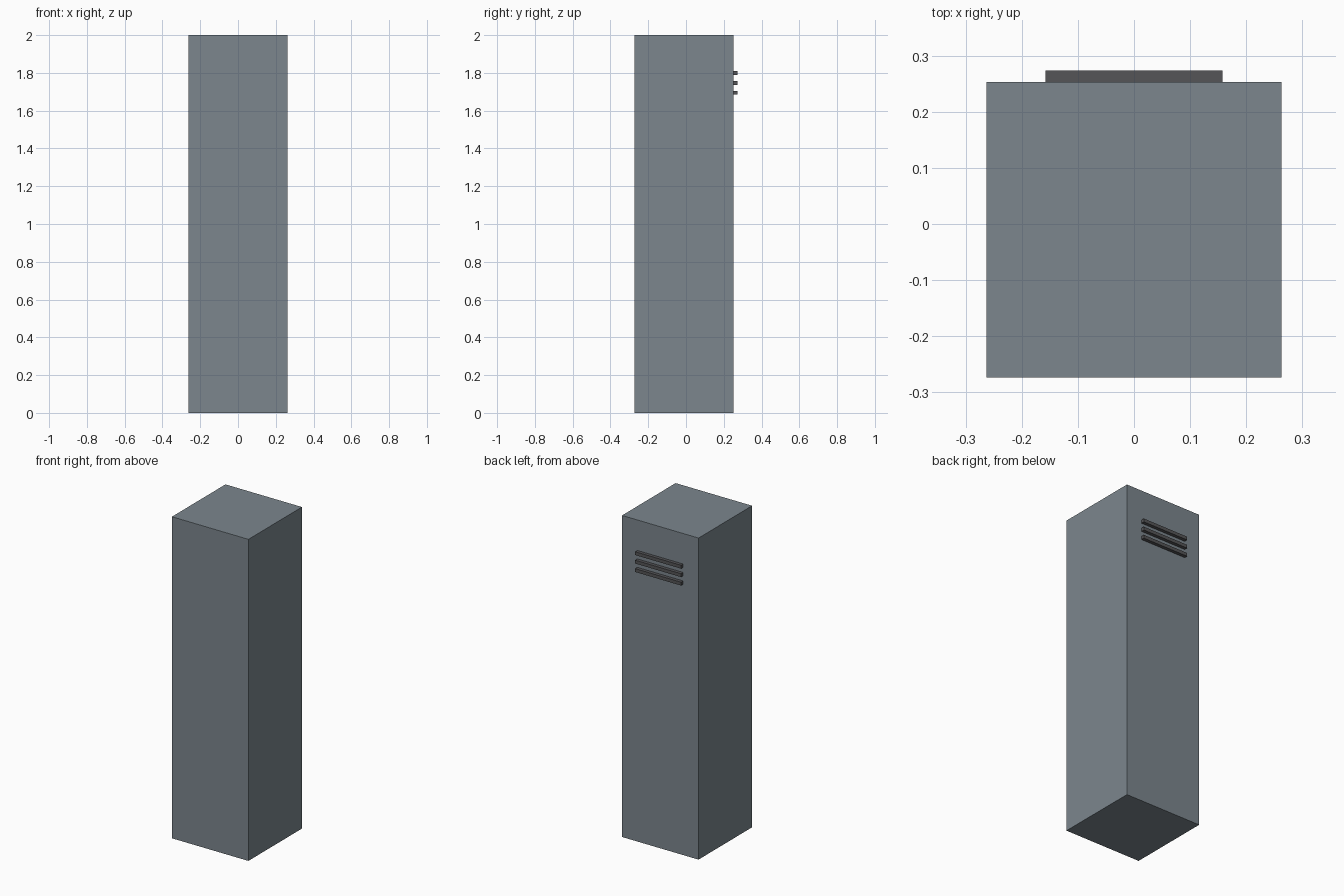
import bpy

if "Cube" in bpy.data.objects:
    bpy.data.objects.remove(bpy.data.objects["Cube"])


def material(name, color):
    mat = bpy.data.materials.new(name)
    mat.diffuse_color = (*color, 1.0)
    mat.use_nodes = True
    mat.node_tree.nodes["Principled BSDF"].inputs["Base Color"].default_value = mat.diffuse_color
    return mat


def box(name, center, size, mat):
    bpy.ops.mesh.primitive_cube_add(size=1, location=center)
    obj = bpy.context.object
    obj.name = name
    obj.scale = size
    bpy.ops.object.transform_apply(location=False, rotation=False, scale=True)
    obj.data.materials.append(mat)
    return obj


steel = material("blue_grey_steel", (0.20, 0.24, 0.27))
dark = material("dark_grey", (0.09, 0.09, 0.095))

WIDTH = 0.5263   # square footprint of the cabinet
SLAT = 0.021     # slat depth and height

# Cabinet body, set forward so the slats share the overall centre
box("locker_body", (0, -SLAT / 2, 1.0), (WIDTH, WIDTH, 2.0), steel)

# Three vent slats on the +y face
slat_y = -SLAT / 2 + WIDTH / 2 + SLAT / 2
for i in range(3):
    box(f"vent_slat_{i + 1}", (0, slat_y, 1.80 - i * 0.0526),
        (0.3158, SLAT, SLAT), dark)
